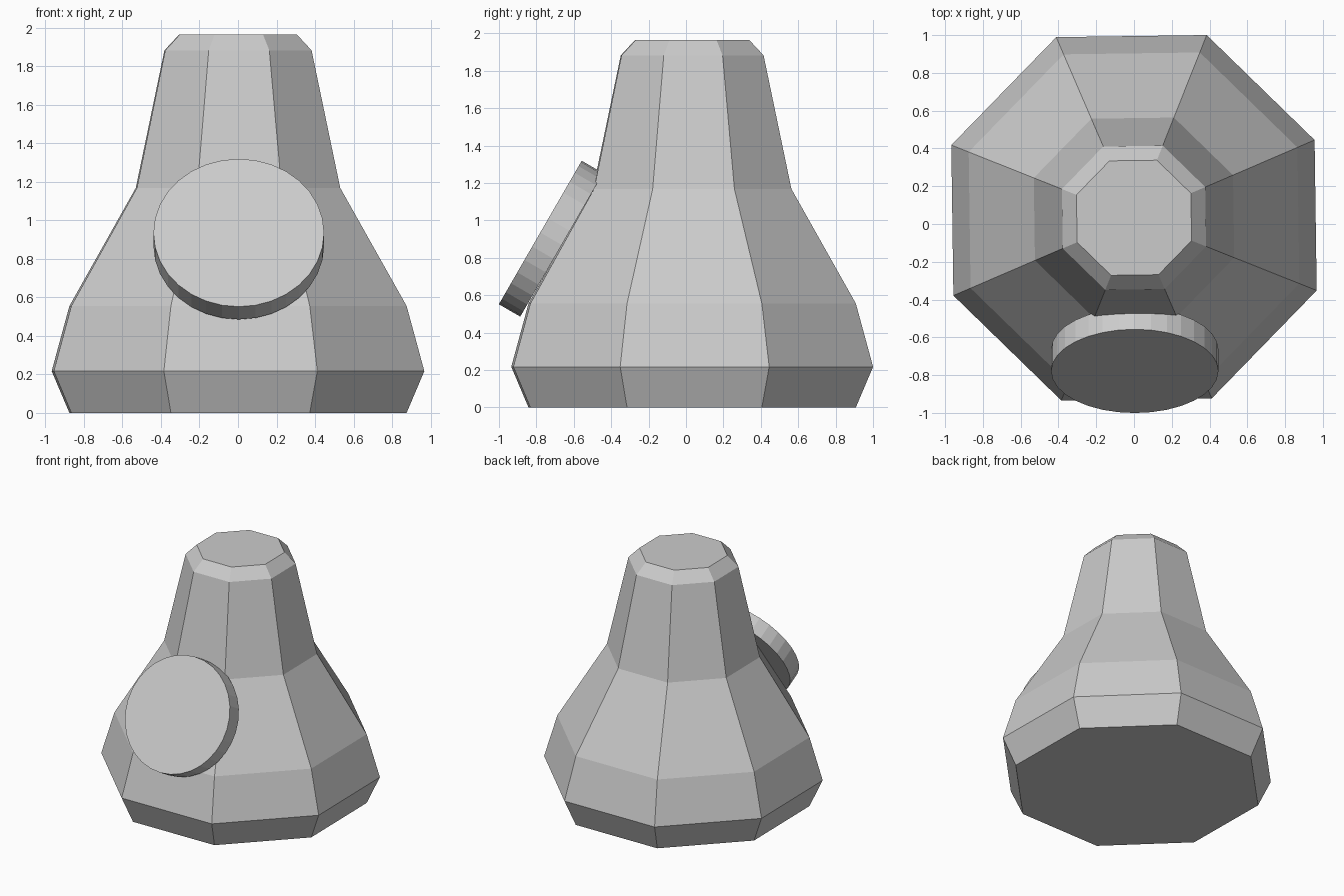
import bpy, bmesh
from math import radians, cos, sin
from mathutils import Matrix, Vector

if "Cube" in bpy.data.objects:
    bpy.data.objects.remove(bpy.data.objects["Cube"])


def add_object(name, bm):
    bmesh.ops.recalc_face_normals(bm, faces=bm.faces[:])
    mesh = bpy.data.meshes.new(name)
    bm.to_mesh(mesh)
    bm.free()
    obj = bpy.data.objects.new(name, mesh)
    bpy.context.collection.objects.link(obj)
    return obj


# Eight-sided body: stacked rings of (radius, height), capped at both ends
SIDES = 8
PROFILE = [(0.942, 0), (1.041, 0.217), (0.942, 0.555),
           (0.571, 1.168), (0.411, 1.882), (0.328, 1.965)]
bm = bmesh.new()
rings = []
for r, z in PROFILE:
    angles = [radians(23.3 + 360 / SIDES * i) for i in range(SIDES)]
    rings.append([bm.verts.new((r * cos(a), r * sin(a), z)) for a in angles])
for low, high in zip(rings, rings[1:]):
    for i in range(SIDES):
        j = (i + 1) % SIDES
        bm.faces.new((low[i], low[j], high[j], high[i]))
bm.faces.new(rings[0][::-1])
bm.faces.new(rings[-1])
body = add_object("body", bm)
body.location = (0, 0.033, 0)

# Tilted round plate on the front slope
THICKNESS = 0.132
normal = Vector((0, -cos(radians(30)), sin(radians(30))))
outer_centre = Vector((0.004, -0.779, 0.935))
bm = bmesh.new()
bmesh.ops.create_cone(bm, cap_ends=True, segments=32, radius1=0.443,
                      radius2=0.443, depth=THICKNESS)
plate = add_object("front_plate", bm)
plate.matrix_world = (Matrix.Translation(outer_centre - normal * THICKNESS / 2)
                      @ Matrix.Rotation(radians(60), 4, 'X'))
